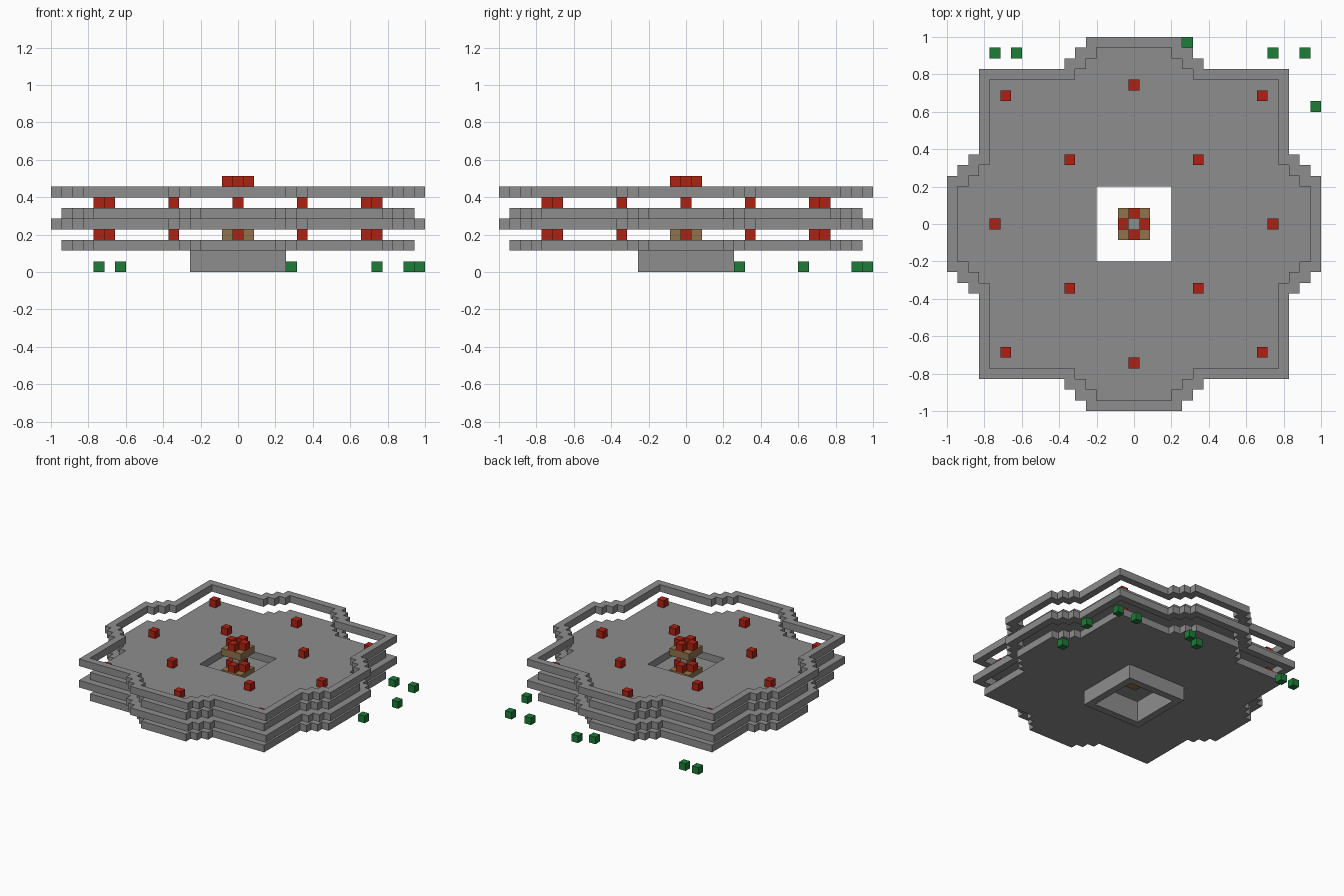
import bpy
import bmesh
from mathutils import Matrix, Vector

U = 2 / 35  # size of one block

cube = bpy.data.objects.get("Cube")
if cube:
    bpy.data.objects.remove(cube, do_unlink=True)


def material(name, rgb):
    mat = bpy.data.materials.new(name)
    mat.use_nodes = True
    mat.diffuse_color = (*rgb, 1)
    mat.node_tree.nodes["Principled BSDF"].inputs["Base Color"].default_value = (*rgb, 1)
    return mat


GREY = material("stone grey", (0.27, 0.27, 0.27))
RED = material("lamp red", (0.42, 0.015, 0.006))
GREEN = material("bush green", (0.013, 0.2, 0.04))
BROWN = material("wood brown", (0.28, 0.17, 0.07))


def finish(bm, name, mat):
    bmesh.ops.recalc_face_normals(bm, faces=bm.faces[:])
    mesh = bpy.data.meshes.new(name)
    bm.to_mesh(mesh)
    bm.free()
    mesh.materials.append(mat)
    obj = bpy.data.objects.new(name, mesh)
    bpy.context.collection.objects.link(obj)
    return obj


def blocks(name, mat, spots, layer, height=1, width=1):
    """Square blocks centred on block coordinates, resting on a layer."""
    bm = bmesh.new()
    for x, y in spots:
        place = Matrix.Translation(Vector((x, y, layer + height / 2)) * U)
        size = Matrix.Diagonal((width * U, width * U, height * U, 1))
        bmesh.ops.create_cube(bm, size=1, matrix=place @ size)
    return finish(bm, name, mat)


def square(half):
    return [(half, -half), (half, half), (-half, half), (-half, -half)]


def stepped_outline(inset=0):
    """Square with a stepped arm on each side, made by turning one side."""
    steps = [(17.5 - i - inset, 4.5 + i - inset) for i in range(3)]
    body = 14.5 - inset
    half = []
    for x, y in steps:
        half += [(x, y), (x - 1, y)]
    side = [(x, -y) for x, y in reversed(half)] + half + [(body, body)]
    loop = []
    for turn in range(4):
        loop += side
        side = [(-y, x) for x, y in side]
    return loop


def slab(name, outer, inner, layer, height=1):
    """Flat slab between two outlines, extruded upward."""
    bm = bmesh.new()
    edges = []
    for loop in (outer, inner):
        verts = [bm.verts.new((x * U, y * U, layer * U)) for x, y in loop]
        edges += [bm.edges.new((verts[i - 1], verts[i])) for i in range(len(verts))]
    bmesh.ops.triangle_fill(bm, edges=edges, use_beauty=True, normal=(0, 0, 1))
    top = bmesh.ops.extrude_face_region(bm, geom=bm.faces[:])["geom"]
    moved = [v for v in top if isinstance(v, bmesh.types.BMVert)]
    bmesh.ops.translate(bm, verts=moved, vec=(0, 0, height * U))
    return finish(bm, name, GREY)


# Hollow square foundation
slab("foundation", square(4.5), square(3.5), 0, 2)

# Two storeys: floor, floor lamps and outer railing
lamp_spots = [(13, 0), (-13, 0), (0, 13), (0, -13)] + square(12) + square(6)
for storey, base in (("lower", 2), ("upper", 5)):
    slab(storey + "_floor", stepped_outline(1), square(3.5), base)
    blocks(storey + "_floor_lamps", RED, lamp_spots, base + 1)
    slab(storey + "_railing", stepped_outline(), stepped_outline(1), base + 2)

# Central pillar with wooden trays and lamps round it
cross = [(1, 0), (-1, 0), (0, 1), (0, -1)]
blocks("central_pillar", GREY, [(0, 0)], 5, 3)
blocks("lower_tray", BROWN, [(0, 0)], 3, 2, 3)
blocks("upper_tray", BROWN, cross + square(1), 7)
blocks("lower_tray_lamps", RED, cross, 5)
blocks("upper_tray_lamps", RED, cross, 8)

# Scattered bushes on the ground
bushes = [(-13, 16), (-11, 16), (3, 16), (5, 17),
          (13, 16), (16, 16), (17, 11), (16, 5)]
blocks("bushes", GREEN, bushes, 0)
